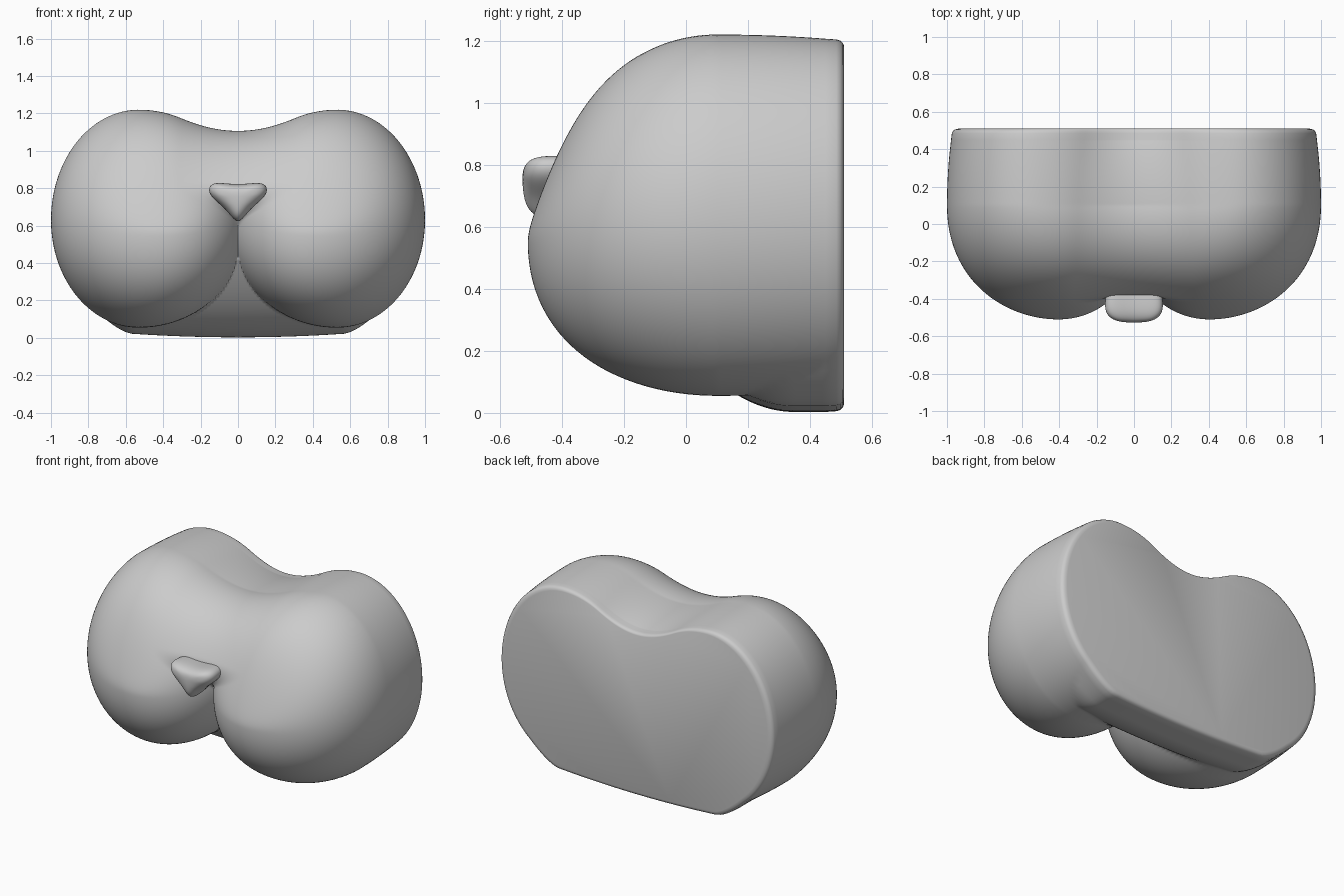
import bpy, bmesh, math

if "Cube" in bpy.data.objects:
    bpy.data.objects.remove(bpy.data.objects["Cube"])

COLS, ROWS = 240, 140
ORIGIN = (0.0, 0.45, 0.62)


def smoothstep(a, b, t):
    t = min(1, max(0, (t - a) / (b - a)))
    return t * t * (3 - 2 * t)


# One puffy cheek: rounded in front, straight towards the back
def cheek(x, u, taper, z):
    v = min(u, 1.0)
    cx = 0.53 - 0.125 * v
    dx = x - cx
    rx = (1 - cx if dx > 0 else 0.58 - 0.05 * v) * taper
    dz = z - 0.63 + 0.08 * v * v
    rz = (0.59 - 0.3 * v ** 6 if dz > 0 else 0.575) * (taper + 1) / 2
    return (dx / rx) ** 2 + (dz / rz) ** 2 + u * u - 1


# Cheeks blend softly on top, crease below; the chin wedge fills underneath
def body(x, y, z):
    u = max(0, 0.1 - y) / 0.61
    taper = 1 - 0.38 * max(0, y - 0.1) ** 2
    a, b = cheek(x, u, taper, z), cheek(-x, u, taper, z)
    k = 0.02 + 1.88 * smoothstep(0.58, 0.84, z)
    h = max(0, k - abs(a - b)) / k
    f = min(a, b) - h * h * k / 4
    low = (0.003 + 0.06 * x * x + 1.6 * max(0, 0.35 - y) ** 2
           + 1.3 * max(0, abs(x) - 0.57) ** 1.5)
    chin = max(low - z, abs(x) - 0.78, z - 0.45, -0.16 - y)
    return min(f, chin)


def hit(d):
    lo, hi = 0.0, 1.6
    for _ in range(17):
        m = (lo + hi) / 2
        if body(*(o + m * c for o, c in zip(ORIGIN, d))) < 0:
            lo = m
        else:
            hi = m
    return [o + lo * c for o, c in zip(ORIGIN, d)]


def bridge(bm, a, b):
    n = len(a)
    for j in range(n):
        bm.faces.new((a[j], a[(j + 1) % n], b[(j + 1) % n], b[j]))


def finish(bm, name):
    bmesh.ops.recalc_face_normals(bm, faces=bm.faces)
    me = bpy.data.meshes.new(name)
    bm.to_mesh(me)
    bm.free()
    ob = bpy.data.objects.new(name, me)
    bpy.context.collection.objects.link(ob)
    bpy.ops.object.select_all(action='DESELECT')
    ob.select_set(True)
    bpy.context.view_layer.objects.active = ob
    return ob


# Muzzle: rings spreading from the front centre to the back rim
bm = bmesh.new()
pole = bm.verts.new(hit((0, -1, 0)))
rings = []
for i in range(1, ROWS + 1):
    t = math.pi / 2 * i / ROWS
    rings.append([bm.verts.new(hit((math.sin(t) * math.cos(p), -math.cos(t), math.sin(t) * math.sin(p))))
                  for p in (2 * math.pi * j / COLS for j in range(COLS))])
rim = [v.co.copy() for v in rings[-1]]
# Rounded back edge and flat back
for y, s in ((0.485, 0.996), (0.498, 0.989), (0.506, 0.977), (0.51, 0.958)):
    rings.append([bm.verts.new((c.x * s, y, 0.62 + (c.z - 0.62) * s)) for c in rim])
for j in range(COLS):
    bm.faces.new((pole, rings[0][j], rings[0][(j + 1) % COLS]))
for a, b in zip(rings, rings[1:]):
    bridge(bm, a, b)
bm.faces.new(rings[-1])
finish(bm, "muzzle")
bpy.ops.object.shade_smooth_by_angle(angle=math.radians(45))

# Nose: rounded triangle with a dipped top
outline = [(0.15, 0.845), (0, 0.812), (-0.15, 0.845), (-0.17, 0.765), (-0.06, 0.69),
           (0, 0.59), (0.06, 0.69), (0.17, 0.765)]
bm = bmesh.new()
rings = [[bm.verts.new((x * s, y, 0.76 + (z - 0.76) * s)) for x, z in outline]
         for y, s in ((-0.26, 0.8), (-0.40, 1), (-0.485, 1), (-0.53, 0.55))]
for a, b in zip(rings, rings[1:]):
    bridge(bm, a, b)
bm.faces.new(rings[0])
bm.faces.new(rings[-1])
nose = finish(bm, "nose")
sub = nose.modifiers.new("round", 'SUBSURF')
sub.levels = sub.render_levels = 3
bpy.ops.object.shade_smooth()
